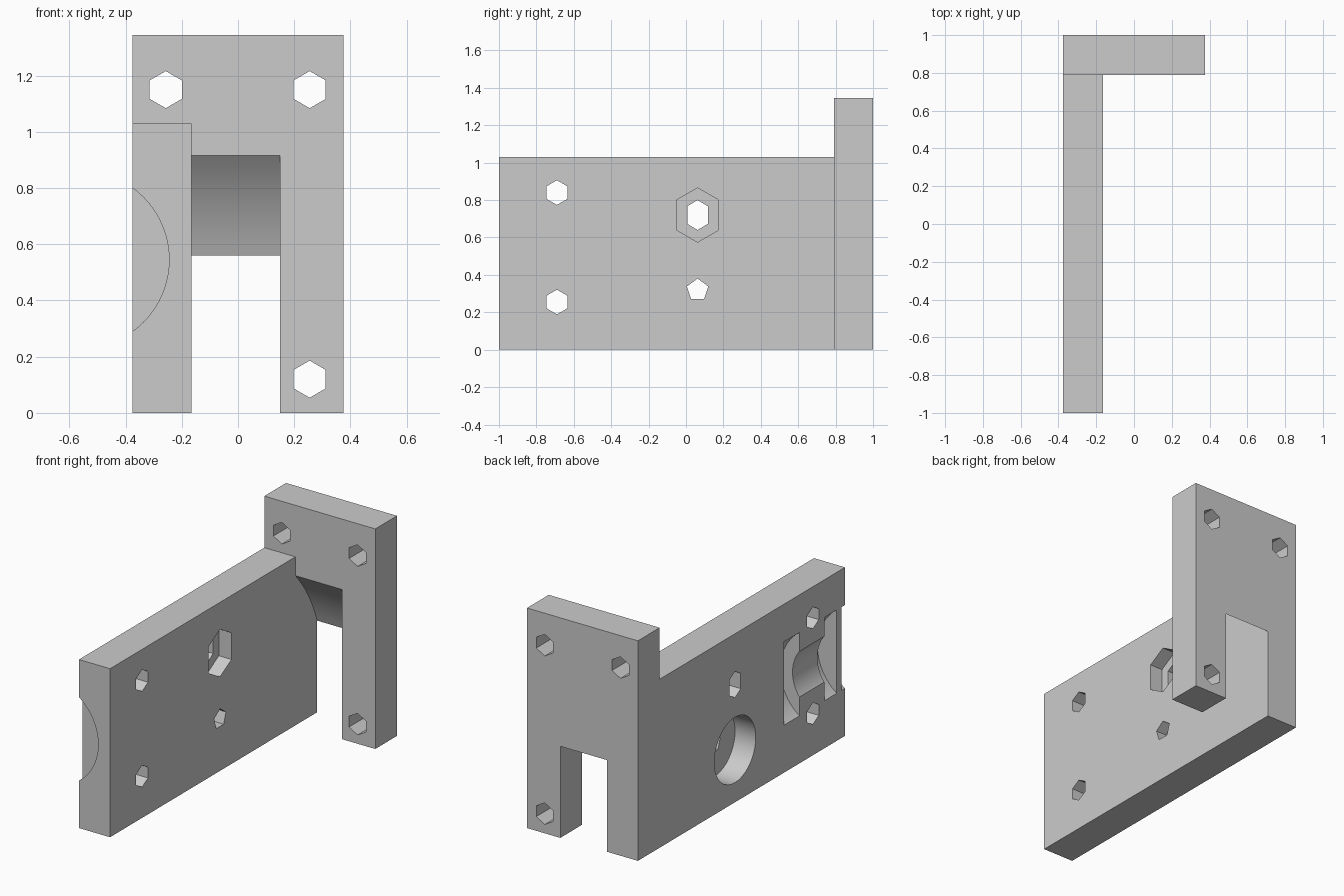
import bpy, bmesh, math

cube = bpy.data.objects.get("Cube")
if cube:
    bpy.data.objects.remove(cube, do_unlink=True)

grey = bpy.data.materials.new("plain grey")
grey.use_nodes = True
grey.diffuse_color = (0.6, 0.6, 0.6, 1)
grey.node_tree.nodes["Principled BSDF"].inputs["Base Color"].default_value = (0.6, 0.6, 0.6, 1)


def prism(name, profile, axis, start, end):
    """Extrude a 2D profile along x (profile in y, z) or along y (profile in x, z)."""
    bm = bmesh.new()

    def place(p, t):
        return (t, p[0], p[1]) if axis == "x" else (p[0], t, p[1])

    low = [bm.verts.new(place(p, start)) for p in profile]
    high = [bm.verts.new(place(p, end)) for p in profile]
    bm.faces.new(low)
    bm.faces.new(high)
    n = len(profile)
    for i in range(n):
        j = (i + 1) % n
        bm.faces.new((low[i], low[j], high[j], high[i]))
    bmesh.ops.recalc_face_normals(bm, faces=bm.faces)
    mesh = bpy.data.meshes.new(name)
    bm.to_mesh(mesh)
    bm.free()
    obj = bpy.data.objects.new(name, mesh)
    bpy.context.collection.objects.link(obj)
    mesh.materials.append(grey)
    return obj


def rect(a0, a1, b0, b1):
    return [(a0, b0), (a1, b0), (a1, b1), (a0, b1)]


def circle(a, b, r, sides):
    return [(a + r * math.sin(math.tau * i / sides), b + r * math.cos(math.tau * i / sides))
            for i in range(sides)]


def hexagon(a, b, w=0.057, flat=0.033, h=0.066):
    """Point-up hexagon, optionally stretched upwards."""
    return [(a, b + h), (a + w, b + flat), (a + w, b - flat),
            (a, b - h), (a - w, b - flat), (a - w, b + flat)]


bracket = prism("bracket", rect(-0.375, 0.375, 0, 1.345), "y", -1, 1)


def cut(profile, axis, start, end):
    cutter = prism("cutter", profile, axis, start, end)
    cutter.hide_render = True
    mod = bracket.modifiers.new("cut", "BOOLEAN")
    mod.operation = "DIFFERENCE"
    mod.solver = "EXACT"
    mod.object = cutter
    with bpy.context.temp_override(object=bracket, active_object=bracket):
        bpy.ops.object.modifier_apply(modifier=mod.name)
    bpy.data.objects.remove(cutter, do_unlink=True)


# Leave a long side wall and a taller back flange
cut([(-0.165, -1), (1, -1), (1, 2), (-1, 2), (-1, 1.03), (-0.165, 1.03)], "y", -2, 0.79)

# Slot between the legs, its roof scooped by a large wheel clearance
cy, cz = 0.06, 0.243
radius = math.hypot(1 - cy, 0.56 - cz)
a0, a1 = math.atan2(0.56 - cz, 1 - cy), math.atan2(0.915 - cz, 0.79 - cy)
arc = [(cy + radius * math.cos(a0 + (a1 - a0) * i / 10),
        cz + radius * math.sin(a0 + (a1 - a0) * i / 10)) for i in range(11)]
arc[-1] = (0.79, arc[-1][1])
cut([(0.79, -0.2), (1.2, -0.2), (1.2, 0.56)] + arc, "x", -0.165, 0.15)

# Screw holes through the flange
for x, z in ((-0.257, 1.15), (0.255, 1.15), (0.255, 0.12)):
    cut(hexagon(x, z), "y", 0.5, 1.5)

# Screw holes through the wall
for z in (0.255, 0.84):
    cut(hexagon(-0.69, z), "x", -1, 0)

# Stretched hole with its counterbore
cut(hexagon(0.062, 0.72, 0.055, 0.047, 0.08), "x", -1, 0)
cut(hexagon(0.062, 0.72, 0.11, 0.0815, 0.145), "x", -0.25, 0)

# Blind round pocket with a small five-sided hole in its floor
cut(circle(0.062, 0.32, 0.2, 40), "x", -1, -0.235)
cut(circle(0.062, 0.32, 0.06, 5), "x", -1, 0)

# Round cradle on the outer side: two wide grooves, a narrower bore, an end recess
for r, y0, y1 in ((0.232, -0.82, -0.54), (0.315, -0.92, -0.80),
                  (0.315, -0.56, -0.41), (0.315, -1.5, -0.965)):
    cut(circle(-0.56, 0.545, r, 64), "y", y0, y1)

# Smooth the round cuts, keep all corners sharp
bpy.ops.object.select_all(action="DESELECT")
bracket.select_set(True)
bpy.context.view_layer.objects.active = bracket
bpy.ops.object.shade_smooth_by_angle(angle=math.radians(25))
